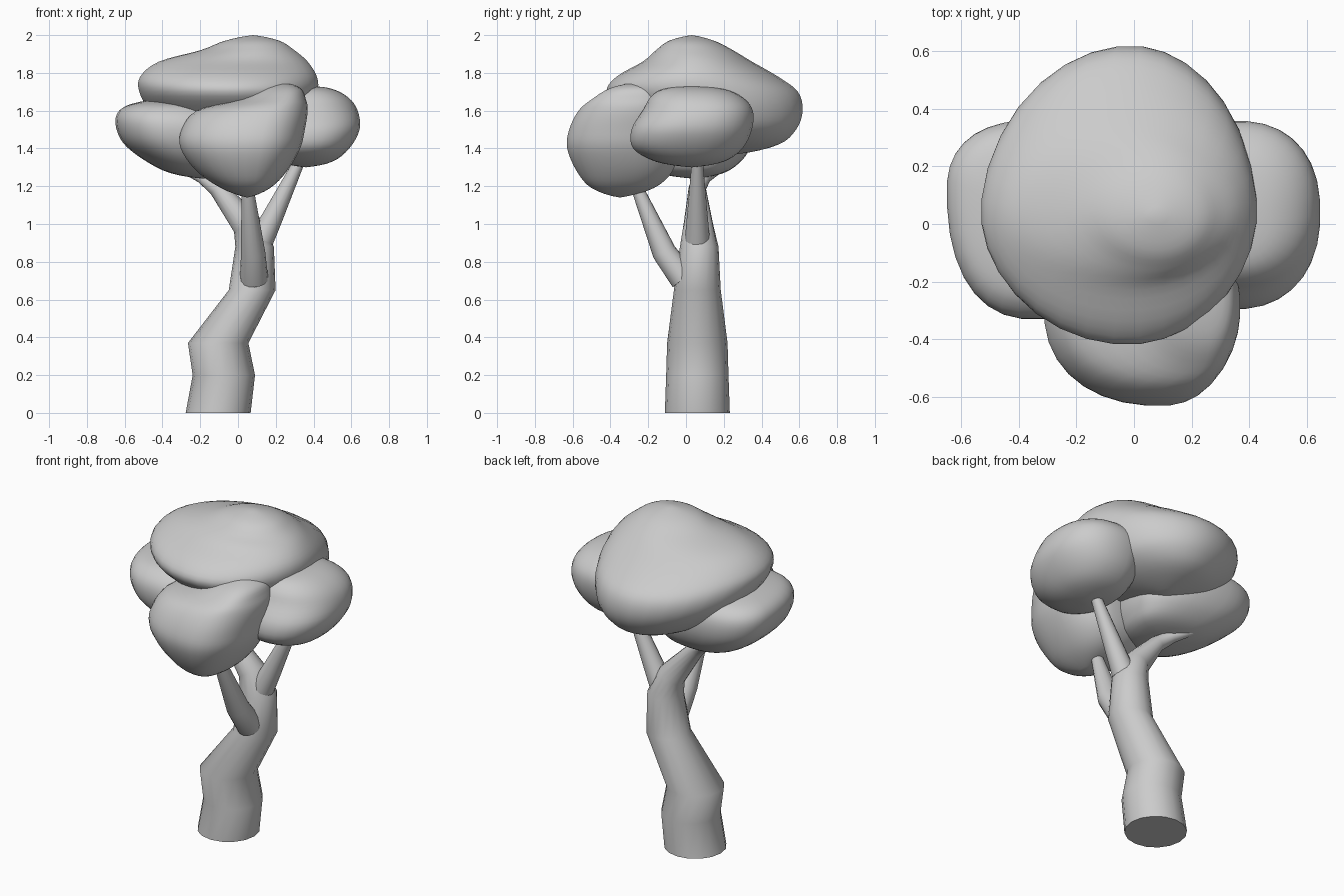
import bpy, bmesh
from math import cos, sin, pi, copysign
from mathutils import Vector

if "Cube" in bpy.data.objects:
    bpy.data.objects.remove(bpy.data.objects["Cube"])


def loft(name, rings, angle=180):
    """Skin a list of equal-length point rings, closing both ends."""
    bm = bmesh.new()
    loops = [[bm.verts.new(p) for p in ring] for ring in rings]
    n = len(loops[0])
    for a, b in zip(loops, loops[1:]):
        for i in range(n):
            j = (i + 1) % n
            bm.faces.new((a[i], a[j], b[j], b[i]))
    bm.faces.new(loops[0][::-1])
    bm.faces.new(loops[-1])
    bmesh.ops.remove_doubles(bm, verts=bm.verts, dist=0.0005)
    bmesh.ops.recalc_face_normals(bm, faces=bm.faces)
    mesh = bpy.data.meshes.new(name)
    bm.to_mesh(mesh)
    bm.free()
    ob = bpy.data.objects.new(name, mesh)
    bpy.context.collection.objects.link(ob)
    bpy.ops.object.select_all(action='DESELECT')
    ob.select_set(True)
    bpy.context.view_layer.objects.active = ob
    bpy.ops.object.shade_smooth_by_angle(angle=angle * pi / 180)
    return ob


def limb(name, path, sides=16, flat_start=False):
    """Tapered tube; path holds (x, y, z, radius)."""
    pts = [Vector(p[:3]) for p in path]
    rings = []
    for k, p in enumerate(pts):
        d = (pts[min(k + 1, len(pts) - 1)] - pts[max(k - 1, 0)]).normalized()
        if flat_start and k < 5:
            d = Vector((0, 0, 1))
        u = Vector((0, 1, 0)).cross(d).normalized()
        v = d.cross(u)
        r = path[k][3]
        rings.append([p + r * (cos(2 * pi * i / sides) * u + sin(2 * pi * i / sides) * v)
                      for i in range(sides)])
    return loft(name, rings, 50)


def foliage(name, levels, fx=0.5, fy=0.5, power=2.2, sides=32, steps=4):
    """Rounded clump; levels hold (z, xmin, xmax, ymin, ymax) from bottom to top."""
    swap = lambda r: (r[0], r[2], r[1], r[4], r[3])
    keys = [swap(levels[1])] + levels + [swap(levels[-2])]
    keys[0] = (levels[0][0],) + keys[0][1:]
    keys[-1] = (levels[-1][0],) + keys[-1][1:]
    sections = []
    for a, b, c, d in zip(keys, keys[1:], keys[2:], keys[3:]):
        for s in range(steps):
            t = s / steps
            sections.append([0.5 * (2 * q + (r - p) * t + (2 * p - 5 * q + 4 * r - w) * t * t
                                    + (3 * q - p - 3 * r + w) * t ** 3)
                             for p, q, r, w in zip(a, b, c, d)])
    sections.append(levels[-1])
    rings = []
    for z, x0, x1, y0, y1 in sections:
        cx, cy = x0 + fx * (x1 - x0), y0 + fy * (y1 - y0)
        ring = []
        for i in range(sides):
            a = 2 * pi * (i + 0.5) / sides
            c = copysign(abs(cos(a)) ** (2 / power), cos(a))
            s = copysign(abs(sin(a)) ** (2 / power), sin(a))
            ring.append((cx + c * (x1 - cx if c > 0 else cx - x0),
                         cy + s * (y1 - cy if s > 0 else cy - y0), z))
        rings.append(ring)
    return loft(name, rings)


# Trunk, running on into the left branch
limb("trunk", [(-.105, .06, 0, .172), (-.075, .06, .2, .165), (-.105, .06, .37, .16),
               (.075, .06, .65, .124), (.088, .07, .88, .102), (.045, .065, 1.0, .078),
               (-.11, .06, 1.19, .046), (-.19, .1, 1.25, .035), (-.28, .17, 1.29, .025)],
     flat_start=True)

# Side branches
limb("right_branch", [(.125, .06, .92, .066), (.18, .06, 1.03, .056), (.31, .06, 1.3, .032),
                      (.35, .06, 1.4, .028)])
limb("front_branch", [(.085, -.01, .71, .075), (.08, -.115, .85, .064), (.052, -.25, 1.17, .034),
                      (.05, -.29, 1.27, .03)])

# Canopy clumps
foliage("top_foliage", [(1.37, 0, 0, .27, .27), (1.42, -.2, .2, .02, .49),
                        (1.5, -.36, .34, -.2, .585), (1.6, -.47, .4, -.33, .62),
                        (1.7, -.525, .425, -.42, .595), (1.78, -.52, .42, -.37, .49),
                        (1.86, -.42, .37, -.23, .35), (1.92, -.2, .3, -.16, .25),
                        (1.97, -.07, .22, -.09, .15), (2.0, .08, .08, .03, .03)],
        fx=.53, fy=.47, power=1.95)
foliage("front_foliage", [(1.14, .05, .05, -.35, -.35), (1.19, -.09, .17, -.5, -.17),
                          (1.28, -.22, .26, -.58, -.07), (1.4, -.305, .33, -.63, -.04),
                          (1.5, -.3, .355, -.62, -.04), (1.6, -.22, .37, -.57, -.05),
                          (1.66, 0, .36, -.5, -.08), (1.72, .12, .33, -.4, -.14),
                          (1.75, .23, .23, -.26, -.26)], fx=.62, fy=.55)
foliage("left_foliage", [(1.24, -.18, -.18, .04, .04), (1.27, -.36, 0, -.15, .2),
                         (1.34, -.5, .06, -.26, .3), (1.43, -.61, .08, -.32, .35),
                         (1.53, -.65, .06, -.33, .36), (1.6, -.63, 0, -.29, .33),
                         (1.64, -.55, -.12, -.2, .25), (1.66, -.4, -.4, .05, .05)],
        fx=.42, fy=.65, power=2.35)
foliage("right_foliage", [(1.3, .36, .36, .03, .03), (1.33, .22, .5, -.16, .2),
                          (1.4, .15, .59, -.28, .3), (1.5, .12, .645, -.29, .35),
                          (1.6, .12, .635, -.23, .355), (1.67, .17, .585, -.19, .3),
                          (1.715, .25, .5, -.12, .2), (1.73, .39, .39, .03, .03)],
        fx=.45, power=2.3)
